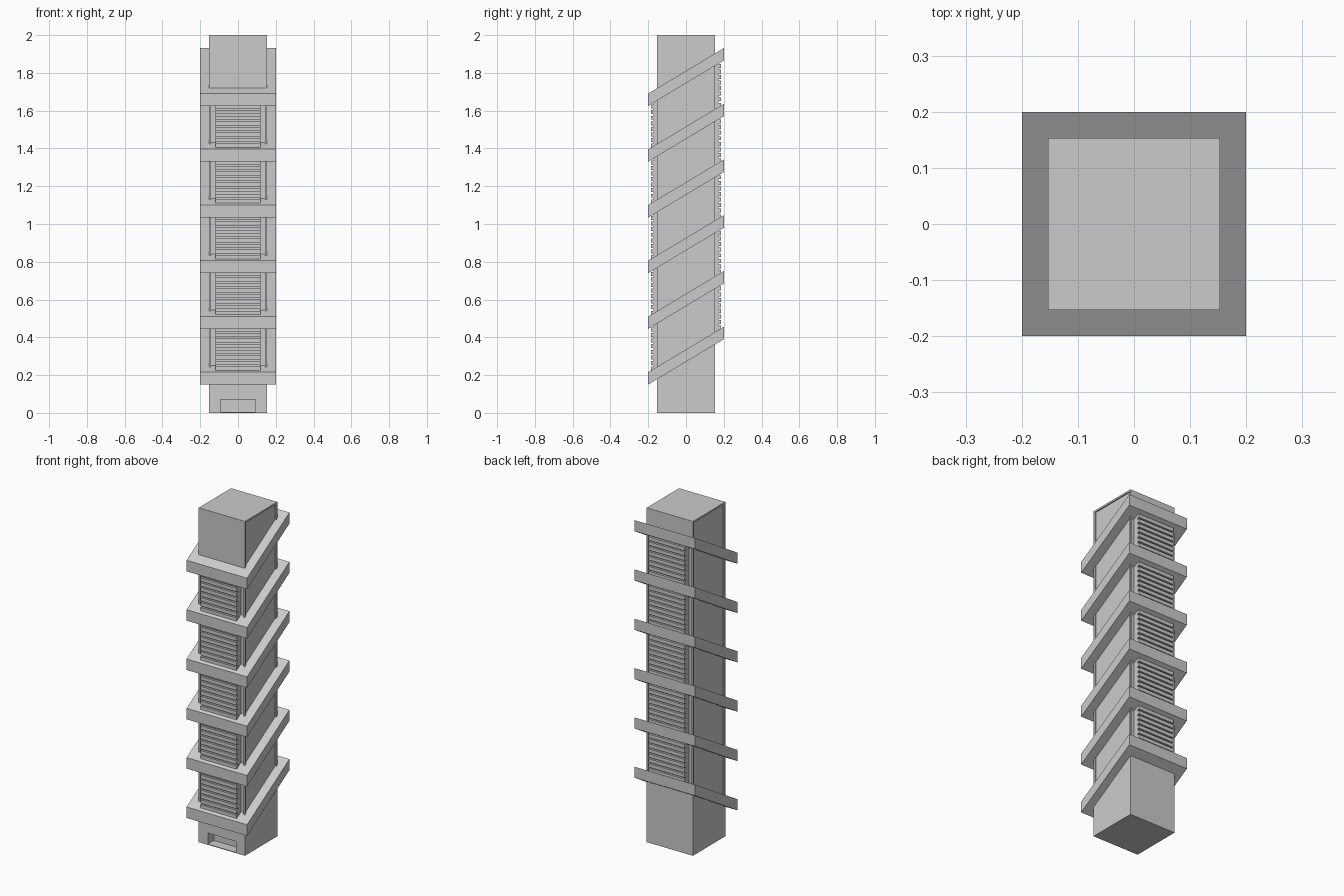
import bpy, bmesh

if "Cube" in bpy.data.objects:
    bpy.data.objects.remove(bpy.data.objects["Cube"])

HALF = 0.153      # tower half width
CORE = 0.143      # recessed wall half width
RING = 0.2        # ring half width
SLOPE = 0.6       # ring rise per unit of y
PITCH = 0.295     # vertical ring spacing
RING_H = 0.066
Z0 = 0.15         # underside of lowest ring at the front edge


def finish(name, bm):
    bmesh.ops.recalc_face_normals(bm, faces=bm.faces)
    me = bpy.data.meshes.new(name)
    bm.to_mesh(me)
    bm.free()
    ob = bpy.data.objects.new(name, me)
    bpy.context.collection.objects.link(ob)
    return ob


def box(name, x0, x1, y0, y1, z0, z1, shear_bottom=0, shear_top=0):
    """Box whose bottom / top may slope along y."""
    bm = bmesh.new()
    bmesh.ops.create_cube(bm, size=1)
    for v in bm.verts:
        y = y1 if v.co.y > 0 else y0
        z = z1 + shear_top * y if v.co.z > 0 else z0 + shear_bottom * y
        v.co = (x1 if v.co.x > 0 else x0, y, z)
    return finish(name, bm)


def ring(name, z):
    """Square frame around the tower, tilted up towards the back."""
    bm = bmesh.new()
    loops = []
    for r, dz in ((RING, 0), (RING, RING_H), (CORE, RING_H), (CORE, 0)):
        loops.append([bm.verts.new((sx * r, sy * r, z + dz + SLOPE * (sy * r + RING)))
                      for sx, sy in ((-1, -1), (1, -1), (1, 1), (-1, 1))])
    for a, b in zip(loops, loops[1:] + loops[:1]):
        for i in range(4):
            j = (i + 1) % 4
            bm.faces.new((a[i], a[j], b[j], b[i]))
    return finish(name, bm)


# ring centre height at y = 0
low = Z0 + SLOPE * RING + RING_H / 2
high = low + 5 * PITCH

# base block with sloped top hidden inside the lowest ring
base = box("base", -HALF, HALF, -HALF, HALF, 0, low, 0, SLOPE)
cutter = box("entrance_cutter", -0.093, 0.093, -0.3, -0.095, 0.004, 0.07)
cutter.hide_render = True
cutter.hide_viewport = True
mod = base.modifiers.new("entrance", 'BOOLEAN')
mod.object = cutter
mod.solver = 'EXACT'

# recessed core walls and roof
box("core", -CORE - 0.003, CORE + 0.003, -CORE, CORE, low, 1.99, SLOPE)
box("roof", -HALF, HALF, -HALF, HALF, 1.99, 2.0)

# corner posts
for sx in (-1, 1):
    for sy in (-1, 1):
        xs = sorted((sx * HALF, sx * CORE))
        ys = sorted((sy * HALF, sy * CORE))
        box("corner_post", *xs, *ys, low, 1.99, SLOPE)

# plain wall panels above the top ring, front and back
for sy in (-1, 1):
    ys = sorted((sy * HALF, sy * (CORE - 0.002)))
    box("top_panel", -CORE, CORE, *ys, high, 1.99, SLOPE)

# tilted rings
for i in range(6):
    ring("tilted_ring", Z0 + i * PITCH)

# louvre stacks on front and back
STEP = PITCH / 10
for name, sy in (("front", -1), ("back", 1)):
    za = low + SLOPE * sy * 0.18
    zb = high + SLOPE * sy * 0.18
    ys = sorted((sy * CORE, sy * 0.172))
    box(name + "_louvre_backing", -0.12, 0.12, *ys, za, zb)
    ys = sorted((sy * 0.17, sy * 0.184))
    slat = box(name + "_louvre_slats", -0.12, 0.12, *ys, za, za + 0.021)
    arr = slat.modifiers.new("repeat", 'ARRAY')
    arr.use_relative_offset = False
    arr.use_constant_offset = True
    arr.constant_offset_displace = (0, 0, STEP)
    arr.count = 50
